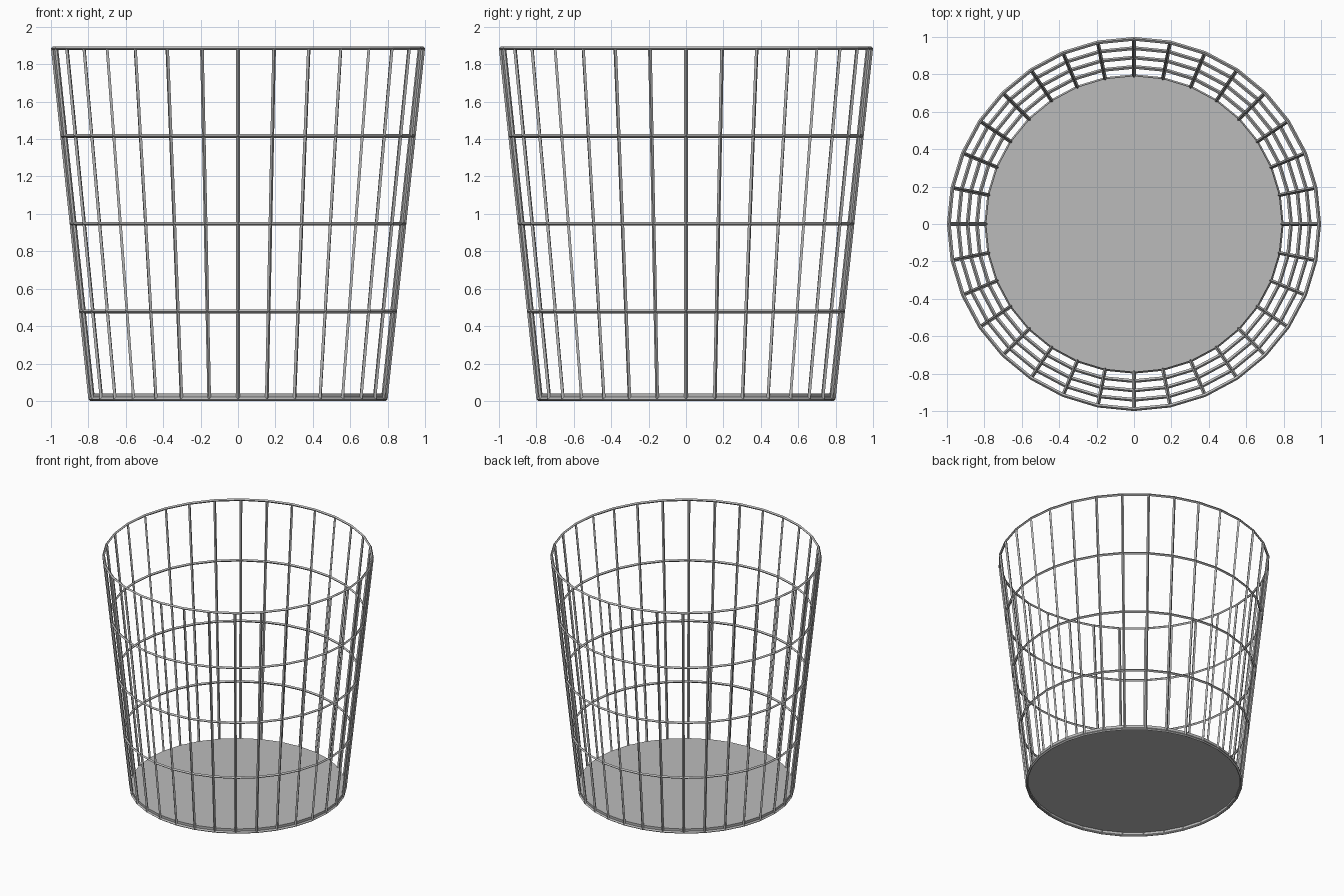
import bpy
import bmesh
import math

if "Cube" in bpy.data.objects:
    bpy.data.objects.remove(bpy.data.objects["Cube"])

SIDES = 32
Z0, Z1 = 0.01, 1.885      # wire centre heights of lowest and highest ring
R0, R1 = 0.79, 0.99       # wire centre radii there

metal = bpy.data.materials.new("grey_metal")
metal.diffuse_color = (0.5, 0.5, 0.5, 1)
metal.use_nodes = True
metal.node_tree.nodes["Principled BSDF"].inputs["Base Color"].default_value = metal.diffuse_color


def lathe(name, profile, cap_ends=False):
    """Sweep (radius, z) points around the z axis as flat-sided rings."""
    bm = bmesh.new()
    rings = []
    for r, z in profile:
        rings.append([bm.verts.new((r * math.cos(a), r * math.sin(a), z))
                      for a in (2 * math.pi * i / SIDES for i in range(SIDES))])
    for a, b in zip(rings, rings[1:]):
        for i in range(SIDES):
            j = (i + 1) % SIDES
            bm.faces.new((a[i], a[j], b[j], b[i]))
    if cap_ends:
        bm.faces.new(rings[0])
        bm.faces.new(rings[-1])
    bmesh.ops.recalc_face_normals(bm, faces=bm.faces)
    me = bpy.data.meshes.new(name)
    bm.to_mesh(me)
    bm.free()
    me.materials.append(metal)
    ob = bpy.data.objects.new(name, me)
    bpy.context.collection.objects.link(ob)
    return ob


# Wire basket wall: tapered grid turned into wires
wall = [(R0 + (R1 - R0) * k / 4, Z0 + (Z1 - Z0) * k / 4) for k in range(5)]
basket = lathe("wire_wall", wall)
wires = basket.modifiers.new("wires", 'WIREFRAME')
wires.thickness = 0.02
wires.offset = 0
wires.use_even_offset = True
wires.use_relative_offset = False
wires.use_boundary = True
wires.use_replace = True

# Solid floor with a short skirt, hollow underneath
lathe("floor_pan", [(0.786, 0.034), (0.784, 0.003), (0.789, 0.003), (0.792, 0.04)],
      cap_ends=True)
